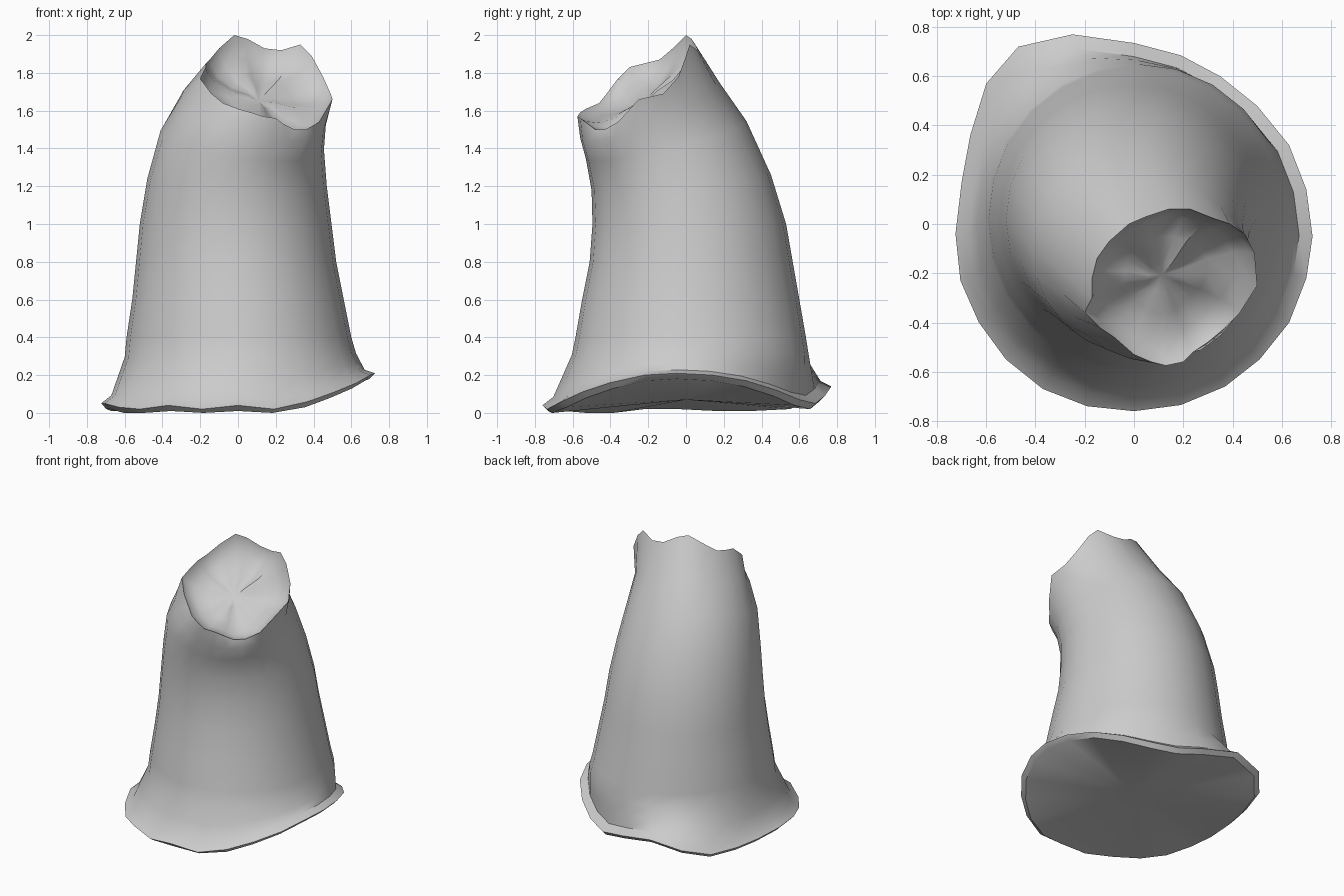
import bpy, bmesh, math
from mathutils import Vector

cube = bpy.data.objects.get("Cube")
if cube:
    bpy.data.objects.remove(cube, do_unlink=True)

SIDES = 24

grey = bpy.data.materials.new("pale_grey")
grey.use_nodes = True
colour = (0.6, 0.6, 0.6, 1)
grey.diffuse_color = colour
grey.node_tree.nodes["Principled BSDF"].inputs["Base Color"].default_value = colour


def oval(x0, x1, y0, y1, z_left, z_right, z_front, z_back):
    """Tilted oval ring through its four extreme points (left = low x)."""
    cx, cy = (x0 + x1) / 2, (y0 + y1) / 2
    zc = (z_left + z_right + z_front + z_back) / 4
    ring = []
    for i in range(SIDES):
        a = math.tau * i / SIDES
        c, s = math.cos(a), math.sin(a)
        ring.append(Vector((cx + (x1 - x0) / 2 * c, cy + (y1 - y0) / 2 * s,
                            zc + (z_right - z_left) / 2 * c + (z_back - z_front) / 2 * s)))
    return ring


def loft(name, rings, centre=None):
    """Skin the rings, closing the last one with a fan to the centre."""
    bm = bmesh.new()
    loops = [[bm.verts.new(p) for p in r] for r in rings]
    for a, b in zip(loops, loops[1:]):
        for i in range(SIDES):
            j = (i + 1) % SIDES
            bm.faces.new((a[i], a[j], b[j], b[i]))
    if centre is not None:
        hub = bm.verts.new(centre)
        for i in range(SIDES):
            bm.faces.new((loops[-1][i], loops[-1][(i + 1) % SIDES], hub))
    mesh = bpy.data.meshes.new(name)
    bm.to_mesh(mesh)
    bm.free()
    mesh.materials.append(grey)
    obj = bpy.data.objects.new(name, mesh)
    bpy.context.collection.objects.link(obj)
    bpy.ops.object.select_all(action='DESELECT')
    obj.select_set(True)
    bpy.context.view_layer.objects.active = obj
    bpy.ops.object.shade_smooth_by_angle(angle=math.radians(38))
    return obj


# Uneven flared rim, counter-clockwise from +x
rim_xy = [(.725, -.05), (.70, .14), (.63, .32), (.50, .48), (.35, .60), (.19, .685),
          (0, .735), (-.25, .77), (-.47, .72), (-.60, .57), (-.665, .36), (-.70, .17),
          (-.725, -.04), (-.705, -.23), (-.63, -.40), (-.52, -.55), (-.37, -.67), (-.19, -.74),
          (0, -.76), (.19, -.735), (.37, -.66), (.51, -.55), (.63, -.40), (.70, -.22)]
rim_z = [.21, .20, .17, .12, .07, .05, .09, .14, .10, .05, .04, .04,
         .05, .05, .03, .02, .04, .02, .04, .02, .06, .11, .16, .20]
rim = [Vector((x, y, z)) for (x, y), z in zip(rim_xy, rim_z)]

# Jagged broken edge at the top, same order
tip_x = [.50, .49, .45, .39, .33, .23, .14, .05, -.02, -.10, -.15, -.17,
         -.17, -.20, -.14, -.08, 0, .07, .13, .20, .24, .30, .36, .43]
tip_y = [-.25, -.12, -.04, 0, .02, .06, .06, .03, 0, -.07, -.14, -.22,
         -.30, -.36, -.42, -.46, -.53, -.56, -.575, -.56, -.52, -.48, -.43, -.36]
tip_z = [1.66, 1.69, 1.78, 1.89, 1.95, 1.92, 1.93, 1.98, 2.0, 1.93, 1.87, 1.85,
         1.83, 1.77, 1.69, 1.64, 1.61, 1.59, 1.57, 1.56, 1.53, 1.50, 1.50, 1.54]
tip = [Vector(p) for p in zip(tip_x, tip_y, tip_z)]

# Curved body from the rim up to the broken edge
foot = [Vector((p.x * .925, p.y * .925, p.z * .85 + .05)) for p in rim]
waist = oval(-.60, .625, -.605, .65, .30, .32, .30, .30)
ankle = [f.lerp(w, .45) for f, w in zip(foot, waist)]
body = [rim, foot, ankle, waist,
        oval(-.59, .60, -.585, .635, .40, .40, .40, .40),
        oval(-.56, .56, -.55, .60, .60, .60, .60, .60),
        oval(-.54, .52, -.51, .565, .80, .80, .80, .80),
        oval(-.52, .495, -.495, .53, 1.0, 1.0, 1.0, 1.0),
        oval(-.48, .47, -.50, .45, 1.24, 1.20, 1.18, 1.26),
        oval(-.41, .455, -.53, .32, 1.50, 1.40, 1.34, 1.54),
        oval(-.30, .465, -.56, .18, 1.68, 1.53, 1.45, 1.74),
        tip]
loft("curved_body", body)

# Hollowed surface inside the broken end
mid = sum(tip, Vector()) / SIDES
inward = -Vector((.25, -.57, 1)).normalized()


def hollow(scale, depth):
    return [mid + (p - mid) * scale + inward * depth for p in tip]


loft("broken_hollow",
     [tip, hollow(.95, .03), hollow(.78, .075), hollow(.5, .10), hollow(.2, .095)],
     mid + inward * .11)

# Underside, with a thin bevelled lip below the rim
lip = [Vector((p.x * .96, p.y * .96, max(p.z - .03, 0))) for p in rim]
loft("underside", [r[::-1] for r in (rim, lip)], Vector((0, 0, .07)))
